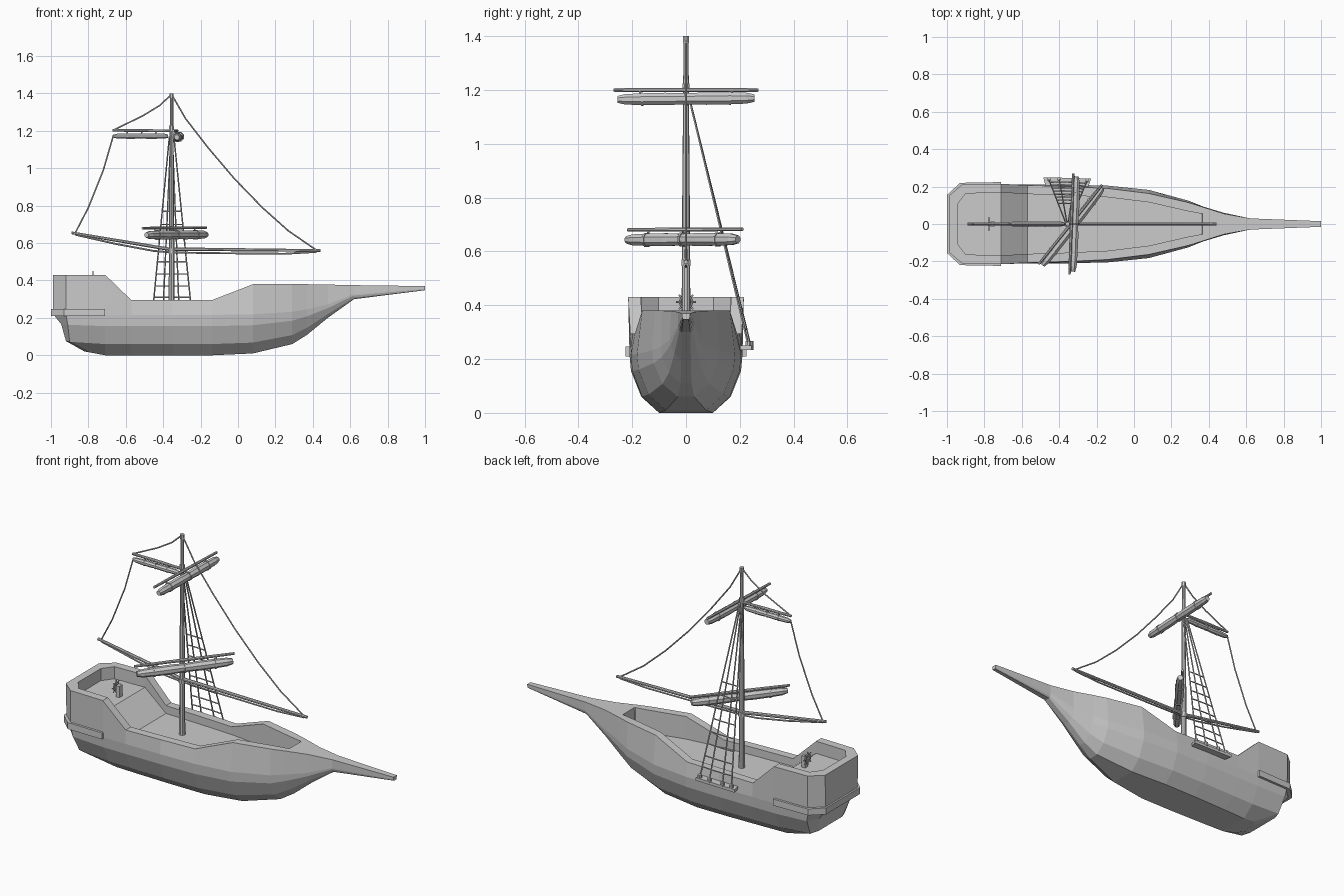
import bpy, bmesh, math
from mathutils import Vector, Matrix

if "Cube" in bpy.data.objects:
    bpy.data.objects.remove(bpy.data.objects["Cube"])


def finish(bm, name):
    bmesh.ops.remove_doubles(bm, verts=bm.verts, dist=1e-5)
    bmesh.ops.recalc_face_normals(bm, faces=bm.faces)
    me = bpy.data.meshes.new(name)
    bm.to_mesh(me)
    bm.free()
    ob = bpy.data.objects.new(name, me)
    bpy.context.collection.objects.link(ob)
    return ob


def add_tube(bm, pts, radii, n=8):
    """Capped polygonal tube through pts; radii is one number or one per point."""
    pts = [Vector(p) for p in pts]
    if not isinstance(radii, (list, tuple)):
        radii = [radii] * len(pts)
    rings = []
    for i, p in enumerate(pts):
        t = pts[min(i + 1, len(pts) - 1)] - pts[max(i - 1, 0)]
        q = t.to_track_quat('Z', 'Y')
        rings.append([bm.verts.new(p + q @ Vector((radii[i] * math.cos(a), radii[i] * math.sin(a), 0)))
                      for a in (2 * math.pi * (k + .5) / n for k in range(n))])
    for a, b in zip(rings, rings[1:]):
        for k in range(n):
            bm.faces.new((a[k], a[(k + 1) % n], b[(k + 1) % n], b[k]))
    bm.faces.new(rings[0])
    bm.faces.new(rings[-1])


def tubes(name, items, n=8):
    bm = bmesh.new()
    for pts, r in items:
        add_tube(bm, pts, r, n)
    return finish(bm, name)


def prism(name, outline, z0, z1):
    bm = bmesh.new()
    f = bm.faces.new([bm.verts.new((x, y, z0)) for x, y in outline])
    top = bmesh.ops.extrude_face_region(bm, geom=[f])['geom']
    for v in top:
        if isinstance(v, bmesh.types.BMVert):
            v.co.z = z1
    return finish(bm, name)


def lerp(a, b, t):
    return Vector(a).lerp(Vector(b), t)


# Hull with bulwarks and deck: x, keel z, rim z, bottom / belly / rim half widths
stations = [(-.99, .02, .43, .05, .145, .15), (-.92, .015, .43, .08, .207, .21),
            (-.71, 0, .43, .09, .21, .215), (-.57, 0, .295, .095, .21, .207),
            (-.35, 0, .295, .1, .21, .2), (-.14, 0, .295, .1, .205, .19),
            (.08, .01, .38, .075, .182, .163), (.29, .06, .38, .03, .125, .115),
            (.37, .11, .38, .02, .093, .09), (.48, .2, .378, .018, .06, .055),
            (.62, .3, .375, .016, .03, .03), (1, .348, .37, .01, .014, .015)]
rake = {0: (.17, .07, .045, 0), 1: (.13, .02, .01, 0)}
inner_dx = {0: .045, 1: .02, 8: -.01, 9: -.115}
bm = bmesh.new()
rings = []
for i, (x, zk, zr, wb, wm, wr) in enumerate(stations):
    ref = max(.30, zk + .5 * (zr - zk))
    half = []
    for f, g, dx in zip((0, .2, .52, .72), (0, .6, .95, 1), rake.get(i, (0,) * 4)):
        half.append((x + dx, wb + g * (wm - wb), zk + f * (ref - zk)))
    half.append((x, wr, zr))
    xi = x + inner_dx.get(i, 0)
    wi = wr - .047 if i < 8 else (.055 if i < 10 else wr * .6)
    zd = .36 if i < 3 else (.25 if i < 9 else zr)
    if i == 9:
        zd, zr = .38, .38
    half += [(xi, wi, zr), (xi, wi * (1 if i < 9 else .9), zd)]
    rings.append([bm.verts.new(p) for p in half] +
                 [bm.verts.new((a, -b, c)) for a, b, c in reversed(half)])
n = len(rings[0])
for a, b in zip(rings, rings[1:]):
    for k in range(n):
        bm.faces.new((a[k], a[(k + 1) % n], b[(k + 1) % n], b[k]))
for r in (rings[0], rings[-1]):
    for k in range(6):
        bm.faces.new((r[k], r[k + 1], r[n - 2 - k], r[n - 1 - k]))
finish(bm, "hull")

# Band round the stern, and the shroud platform on the far side
prism("stern_band", [(-.71, .224), (-.93, .22), (-1, .155), (-1, -.155), (-.93, -.22), (-.71, -.224)], .21, .247)
prism("shroud_platform", [(-.47, .19), (-.485, .25), (-.23, .243), (-.25, .18)], .233, .25)

# Mast with collars
MX = -.355
tubes("mast", [([(MX, 0, .24), (MX, 0, .8), (MX, 0, 1.4)], [.017, .014, .009])], 10)
tubes("mast_collars", [([(MX, 0, z), (MX, 0, z + .025)], r)
                       for z, r in ((.545, .019), (1.2, .014), (1.375, .012))], 8)


# Spars with furled sails lashed underneath
def furled(name, a, b, sa, sb, r, ties):
    tubes(name + "_spar", [([a, lerp(a, b, .5), b], [.007, .009, .007])])
    prof = [(0, .55), (.06, .85), (.2, .95), (.35, 1), (.5, .88), (.65, 1), (.8, .96), (.94, .88), (1, .6)]
    tubes(name + "_furled_sail", [([lerp(sa, sb, t) for t, _ in prof], [r * k for _, k in prof])])
    tie_rings = []
    for t in ties:
        tie_rings.append(([lerp(sa, sb, t - .008), lerp(sa, sb, t + .008)], r * 1.08))
        tie_rings.append(([lerp(sa, sb, t), lerp(a, b, t)], .004))
    tubes(name + "_ties", tie_rings)


furled("upper_yard", (-.345, -.27, 1.2), (-.325, .27, 1.2),
       (-.327, -.255, 1.165), (-.31, .255, 1.17), .025, (.18, .5, .82))
furled("lower_yard", (-.51, -.215, .68), (-.17, .21, .683),
       (-.49, -.22, .643), (-.17, .193, .645), .026, (.18, .5, .82))
furled("gaff", (-.67, 0, 1.203), (MX, 0, 1.2), (-.665, 0, 1.172), (-.375, 0, 1.172), .016, (.25, .5, .75))

# Booms fore and aft, each with a slack line below
tubes("aft_boom", [([(-.89, 0, .655), (MX, 0, .565)], [.008, .01])])
tubes("fore_boom", [([(MX, 0, .568), (.44, 0, .56)], [.01, .008])])
tubes("boom_lines", [([(-.87, 0, .645), (-.65, 0, .595), (-.45, 0, .558), (MX, 0, .55)], .005),
                     ([(MX, 0, .55), (-.1, 0, .546), (.25, 0, .543), (.42, 0, .553)], .005)], 6)

# Stays
tubes("stays", [
    ([(MX, 0, 1.395), (-.28, 0, 1.265), (-.16, 0, 1.11), (-.02, 0, .945), (.13, 0, .79),
      (.27, 0, .665), (.42, 0, .562)], .004),
    ([(MX, 0, 1.395), (-.42, 0, 1.335), (-.51, 0, 1.28), (-.665, 0, 1.205)], .004),
    ([(-.665, 0, 1.18), (-.72, 0, .99), (-.8, 0, .79), (-.87, 0, .655)], .004)], 6)

# Shrouds and ratlines up one side of the mast
feet = [(-.455, .238, .25), (-.4, .24, .25), (-.315, .238, .25), (-.25, .232, .25)]
heads = [(MX - .012 + .008 * i, .012, 1.17) for i in range(4)]
lines = [([f, h], .004) for f, h in zip(feet, heads)]
for z in (.31, .37, .435, .5, .57, .63, .70, .77):
    t = (z - .25) / .92
    lines.append(([lerp(f, h, t) for f, h in zip(feet, heads)], .0035))
tubes("shrouds_and_ratlines", lines, 5)
tubes("deadeyes", [([(x, y, .245), (x, y, .268)], .011) for x, y, _ in feet], 8)

# Steering wheel on its stand
WX, WZ = -.775, .412
rim = [(WX, .024 * math.cos(a), WZ + .024 * math.sin(a)) for a in (math.pi * k / 4 for k in range(8))]
parts = [([rim[k], rim[(k + 1) % 8]], .004) for k in range(8)]
for k in range(4):
    a = math.pi * k / 4
    d = Vector((0, .038 * math.cos(a), .038 * math.sin(a)))
    c = Vector((WX, 0, WZ))
    parts.append(([c - d, c + d], .003))
parts.append(([(WX - .012, 0, WZ), (WX + .03, 0, WZ)], .007))
tubes("steering_wheel", parts, 6)
prism("wheel_stand", [(WX + .008, -.014), (WX + .03, -.014), (WX + .03, .014), (WX + .008, .014)], .355, .425)
